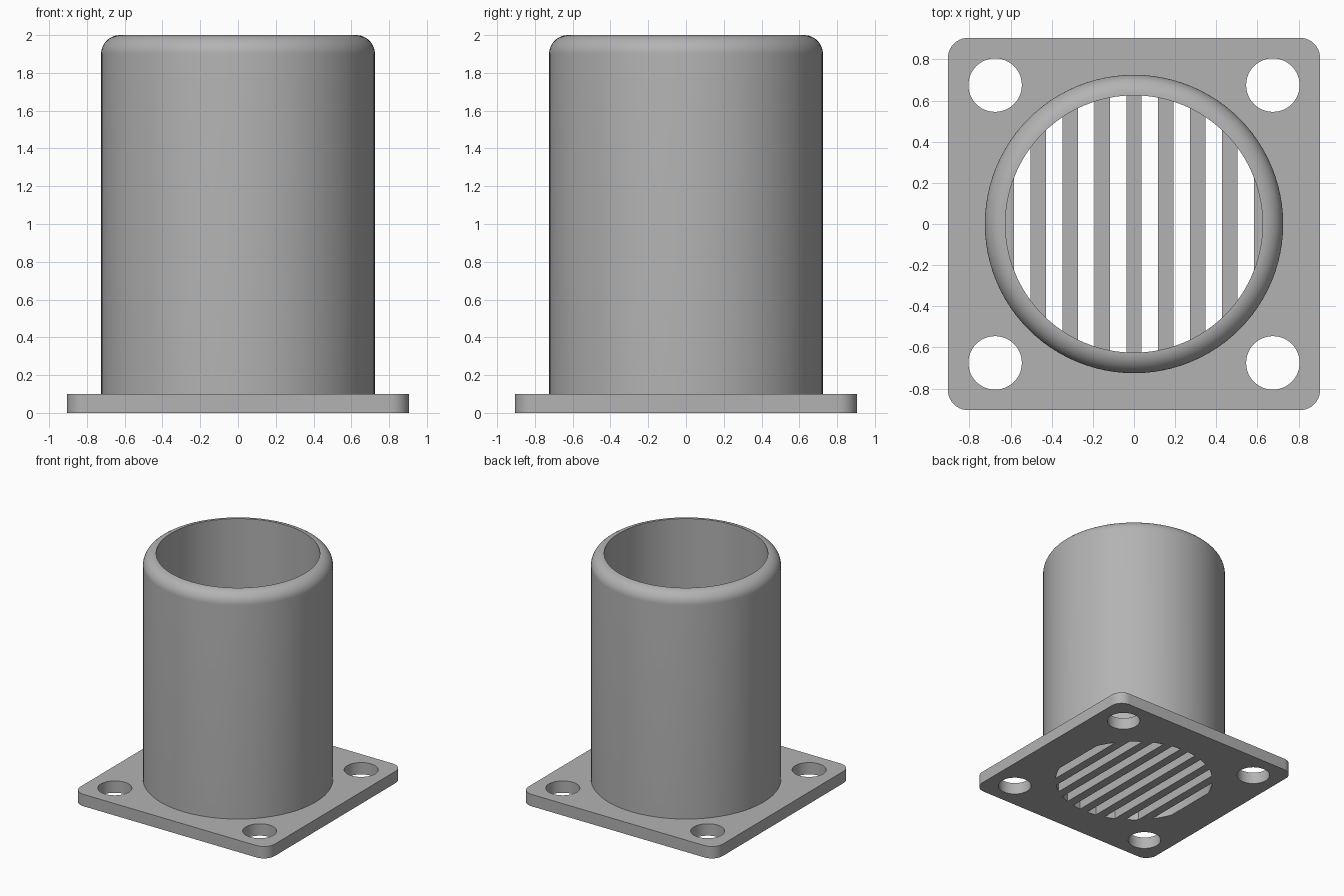
import bpy, bmesh
from math import sin, cos, pi, sqrt

cube = bpy.data.objects.get("Cube")
if cube:
    bpy.data.objects.remove(cube, do_unlink=True)

HALF, CORNER, THICK = 0.905, 0.1, 0.1      # flange
HOLE_POS, HOLE_R = 0.675, 0.13             # bolt holes
OUTER, INNER, TOP = 0.725, 0.625, 2.0      # tube
PITCH, SLOT = 0.155, 0.08                  # grille

grey = bpy.data.materials.new("plain grey")
grey.use_nodes = True
COLOR = (0.45, 0.45, 0.45, 1)
grey.diffuse_color = COLOR
grey.node_tree.nodes["Principled BSDF"].inputs["Base Color"].default_value = COLOR


def arc(cx, cy, r, start, end, n):
    """Points along an arc, both ends included."""
    angles = [start + (end - start) * i / n for i in range(n + 1)]
    return [(cx + r * cos(a), cy + r * sin(a)) for a in angles]


def finish(bm, name):
    bmesh.ops.remove_doubles(bm, verts=bm.verts, dist=1e-5)
    bmesh.ops.recalc_face_normals(bm, faces=bm.faces)
    mesh = bpy.data.meshes.new(name)
    bm.to_mesh(mesh)
    bm.free()
    mesh.materials.append(grey)
    obj = bpy.data.objects.new(name, mesh)
    bpy.context.collection.objects.link(obj)
    bpy.ops.object.select_all(action="DESELECT")
    obj.select_set(True)
    bpy.context.view_layer.objects.active = obj
    bpy.ops.object.shade_smooth_by_angle(angle=pi / 6)
    return obj


# Flange outline with rounded corners
c = HALF - CORNER
outline = []
for k, (sx, sy) in enumerate([(1, 1), (-1, 1), (-1, -1), (1, -1)]):
    outline += arc(sx * c, sy * c, CORNER, k * pi / 2, (k + 1) * pi / 2, 10)
loops = [outline]

# Bolt holes
for sx in (-1, 1):
    for sy in (-1, 1):
        loops.append(arc(sx * HOLE_POS, sy * HOLE_POS, HOLE_R, 0, 2 * pi, 48)[:-1])

# Grille slots, with ends that follow the bore
for i in range(8):
    mid = (i - 3.5) * PITCH
    xs = [mid + SLOT * (j / 6 - 0.5) for j in range(7)]
    upper = [(x, sqrt(INNER ** 2 - x * x)) for x in xs]
    loops.append(upper + [(x, -y) for x, y in reversed(upper)])

# Filled and extruded plate
curve = bpy.data.curves.new("flange_outline", "CURVE")
curve.dimensions = "2D"
curve.fill_mode = "BOTH"
curve.extrude = THICK / 2
for loop in loops:
    spline = curve.splines.new("POLY")
    spline.points.add(len(loop) - 1)
    for point, (x, y) in zip(spline.points, loop):
        point.co = (x, y, 0, 1)
    spline.use_cyclic_u = True
helper = bpy.data.objects.new("flange_outline", curve)
bpy.context.collection.objects.link(helper)
evaluated = helper.evaluated_get(bpy.context.evaluated_depsgraph_get())
bm = bmesh.new()
bm.from_mesh(evaluated.to_mesh())
evaluated.to_mesh_clear()
bpy.data.objects.remove(helper, do_unlink=True)
bmesh.ops.translate(bm, verts=bm.verts, vec=(0, 0, THICK / 2))
finish(bm, "flange_with_grille")

# Tube with a rounded outer rim, lathed about z
rim = OUTER - INNER
profile = [(OUTER, THICK)] + arc(INNER, TOP - rim, rim, 0, pi / 2, 12) + [(INNER, THICK)]
bm = bmesh.new()
verts = [bm.verts.new((r, 0, z)) for r, z in profile]
edges = [bm.edges.new(pair) for pair in zip(verts, verts[1:])]
bmesh.ops.spin(bm, geom=verts + edges, cent=(0, 0, 0), axis=(0, 0, 1),
               angle=2 * pi, steps=96, use_merge=True)
tube = finish(bm, "tube")
# Open shell: make sure the outer wall faces outward
if sum(p.normal.x * p.center.x + p.normal.y * p.center.y
       for p in tube.data.polygons if p.center.z < TOP - rim
       and p.center.xy.length > (OUTER + INNER) / 2) < 0:
    tube.data.flip_normals()
